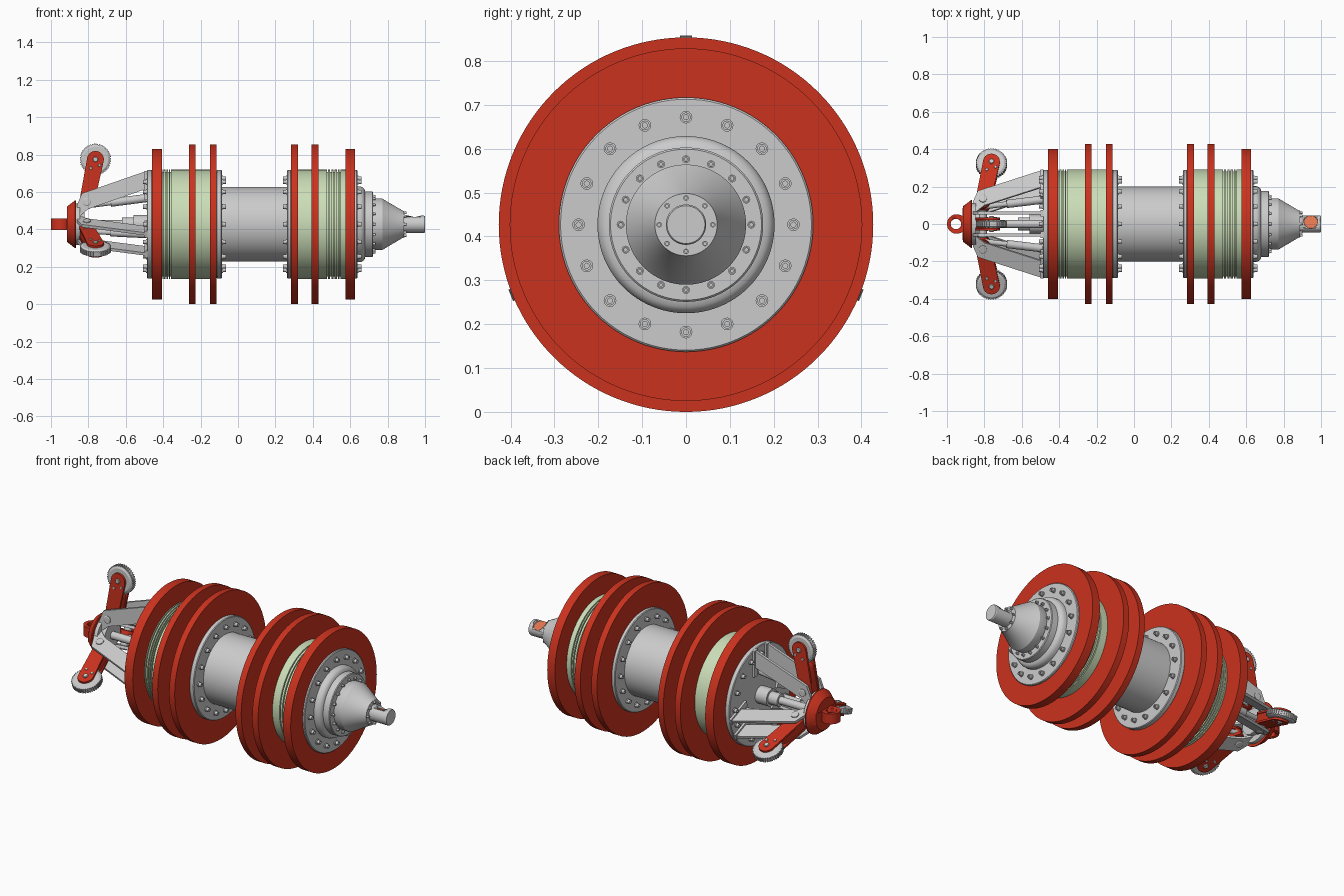
import bpy, bmesh
from math import pi, cos, sin, radians
from mathutils import Matrix, Vector

if "Cube" in bpy.data.objects:
    bpy.data.objects.remove(bpy.data.objects["Cube"])

ZC = 0.427                                   # height of the main axis
AXIS = Matrix.Translation((0, 0, ZC))


def material(name, col):
    m = bpy.data.materials.new(name)
    m.diffuse_color = (*col, 1)
    m.use_nodes = True
    m.node_tree.nodes["Principled BSDF"].inputs["Base Color"].default_value = m.diffuse_color
    return m


RED = material("red", (0.60, 0.032, 0.013))
GREEN = material("pale_green", (0.60, 0.73, 0.48))
ORANGE = material("orange", (0.75, 0.18, 0.08))


def finish(bm, name, mat=None):
    bmesh.ops.recalc_face_normals(bm, faces=bm.faces)
    me = bpy.data.meshes.new(name)
    bm.to_mesh(me)
    bm.free()
    ob = bpy.data.objects.new(name, me)
    bpy.context.collection.objects.link(ob)
    if mat:
        me.materials.append(mat)
    return ob


def spin(bm, prof, seg, M):
    """Revolve (x, r) points around the x axis; both ends are capped."""
    rings = [[bm.verts.new(M @ Vector((x, r * cos(2 * pi * i / seg), r * sin(2 * pi * i / seg))))
              for i in range(seg)] for x, r in prof]
    for a, b in zip(rings, rings[1:]):
        for i in range(seg):
            j = (i + 1) % seg
            bm.faces.new((a[i], a[j], b[j], b[i]))
    bm.faces.new(rings[0])
    bm.faces.new(rings[-1])


def lathe(name, prof, mat=None, seg=96, M=AXIS):
    bm = bmesh.new()
    spin(bm, prof, seg, M)
    return finish(bm, name, mat)


def prism(bm, pts, t0, t1, M):
    """Extrude an (x, z) outline along y from t0 to t1."""
    a = [bm.verts.new(M @ Vector((x, t0, z))) for x, z in pts]
    b = [bm.verts.new(M @ Vector((x, t1, z))) for x, z in pts]
    bm.faces.new(a)
    bm.faces.new(b[::-1])
    n = len(pts)
    for i in range(n):
        bm.faces.new((a[i], a[(i + 1) % n], b[(i + 1) % n], b[i]))


def capsule(p, q, rp, rq, n=12):
    """Rounded link outline around two points."""
    d = Vector(q) - Vector(p)
    a0 = Vector((1, 0)).angle_signed(d) * -1
    pts = [(q[0] + rq * cos(a0 - pi / 2 + pi * i / n), q[1] + rq * sin(a0 - pi / 2 + pi * i / n)) for i in range(n + 1)]
    pts += [(p[0] + rp * cos(a0 + pi / 2 + pi * i / n), p[1] + rp * sin(a0 + pi / 2 + pi * i / n)) for i in range(n + 1)]
    return pts


def bolt_ring(name, x, r, n, s, side):
    """Socket-head bolts on a pitch circle, pointing along +x or -x."""
    bm = bmesh.new()
    prof = [(-.2 * s, s), (.4 * s, s), (.4 * s, .75 * s), (1.5 * s, .75 * s),
            (1.5 * s, .4 * s), (1 * s, .4 * s)]
    for i in range(n):
        a = 2 * pi * i / n
        M = Matrix.Translation((x, r * cos(a), ZC + r * sin(a)))
        if side < 0:
            M = M @ Matrix.Rotation(pi, 4, 'Z')
        spin(bm, prof, 12, M)
    return finish(bm, name)


def cut(ob, cutter):
    m = ob.modifiers.new("cut", 'BOOLEAN')
    m.operation, m.object, m.solver = 'DIFFERENCE', cutter, 'EXACT'
    cutter.hide_render = True
    cutter.display_type = 'WIRE'


# central tube and clamping flanges
lathe("body_tube", [(-.12, .2), (.3, .2)])
for i, (a, b) in enumerate([(-.487, -.458), (-.115, -.086), (.262, .286), (.622, .638)]):
    c = .004
    lathe(f"clamp_flange_{i}", [(a, .29 - c), (a + c, .29), (b - c, .29), (b, .29 - c)])
    side = 1 if i % 2 else -1
    bolt_ring(f"flange_bolts_{i}", b if side > 0 else a, .245, 16, .0145, side)

# red sealing discs
for i, (a, b, r) in enumerate([(-.46, -.407, .402), (-.262, -.226, .427), (-.151, -.115, .427),
                               (.283, .32, .427), (.392, .43, .427), (.576, .626, .402)]):
    lathe(f"sealing_disc_{i}", [(a, r), (b, r)], RED, 128)


# green spacers with narrow grooves
def spacer(name, a, b, grooves):
    prof = [(a, .292)]
    for g in grooves:
        prof += [(g - .003, .292), (g - .003, .28), (g + .003, .28), (g + .003, .292)]
    lathe(name, prof + [(b, .292)], GREEN)


spacer("spacer_rear_wide", -.41, -.26, [-.40, -.385, -.372, -.36])
spacer("spacer_rear_narrow", -.228, -.15, [])
spacer("spacer_front_narrow", .318, .394, [])
spacer("spacer_front_wide", .428, .578, [.478, .496, .514, .532, .546])

# stepped end cap and cone
lathe("end_cap", [(.63, .202), (.655, .202), (.668, .197), (.677, .187), (.68, .176),
                  (.718, .176), (.722, .172), (.722, .137)])
lathe("end_cone", [(.72, .134), (.728, .137), (.772, .137), (.78, .132), (.88, .073),
                   (.888, .071), (.888, .045)])
bolt_ring("cap_bolts", .722, .149, 16, .009, 1)
bolt_ring("cone_bolts", .888, .061, 8, .0085, 1)
tip = lathe("end_tip", [(.88, .046), (.995, .046), (1.0, .043)], seg=64)
TILT = Matrix.Translation((.945, .012, ZC + .03)) @ Matrix.Rotation(radians(-22), 4, 'X') @ Matrix.Rotation(-pi / 2, 4, 'Y')
cut(tip, lathe("tip_cutter", [(-.008, .037), (.06, .037)], seg=48, M=TILT))
lathe("tip_insert", [(-.012, .036), (-.004, .036)], ORANGE, 48, TILT)

# red nose with a towing lug
lathe("nose", [(-.915, .092), (-.91, .098), (-.872, .127), (-.866, .127)], RED)
lathe("nose_hub", [(-.87, .112), (-.845, .112), (-.845, .075), (-.82, .075)], seg=64)
bm = bmesh.new()
outline = [(-.88, -.11), (-.88, .11), (-.915, .094)]
outline += [(-.948 - .052 * sin(a), .052 * cos(a)) for a in [radians(-35 + 250 * i / 24) for i in range(25)]]
outline += [(-.915, -.094)]
FLAT = AXIS @ Matrix.Rotation(pi / 2, 4, 'X')
prism(bm, outline, -.03, .03, FLAT)
lug = finish(bm, "towing_lug", RED)
cut(lug, lathe("lug_cutter", [(-.1, .028), (.1, .028)], seg=40,
               M=Matrix.Translation((-.952, 0, ZC)) @ Matrix.Rotation(pi / 2, 4, 'Y')))

# centre shaft behind the nose
lathe("centre_shaft", [(-.85, .022), (-.62, .022), (-.62, .036), (-.56, .036), (-.56, .05), (-.48, .05)], seg=48)

# three arm assemblies: side plates, swinging link, ribbed wheel, pivot pins
PIVOT, HUB = (-.808, .12), (-.762, .347)
for k, ang in enumerate((0, 112, -112)):
    M = AXIS @ Matrix.Rotation(radians(ang), 4, 'X')
    bm = bmesh.new()
    plate = [(-.862, .03), (-.862, .1), (-.835, .165), (-.487, .286), (-.487, .19), (-.80, .082)]
    for s in (-1, 1):
        prism(bm, plate, s * .05, s * .066, M)
        prism(bm, [(-.5, .13), (-.5, .285), (-.485, .285), (-.485, .13)], s * .04, s * .075, M)
    finish(bm, f"support_arm_{k}")

    bm = bmesh.new()
    for s in (-1, 1):
        prism(bm, capsule(PIVOT, HUB, .04, .045), s * .022, s * .034, M)
    prism(bm, capsule(PIVOT, (-.785, .235), .036, .036), -.023, .023, M)
    finish(bm, f"wheel_link_{k}", RED)

    bm = bmesh.new()
    teeth = [(HUB[0] + r * cos(2 * pi * (i + o) / 40), HUB[1] + r * sin(2 * pi * (i + o) / 40))
             for i in range(40) for o, r in ((0, .084), (.5, .084), (.55, .079), (.95, .079))]
    prism(bm, teeth, -.014, .014, M)
    side = M @ Matrix.Translation((HUB[0], 0, HUB[1])) @ Matrix.Rotation(pi / 2, 4, 'Z')
    spin(bm, [(-.02, .068), (-.014, .078), (.014, .078), (.02, .068)], 48, side)
    finish(bm, f"wheel_{k}")

    bm = bmesh.new()
    for p, r, w in ((HUB, .014, .042), (PIVOT, .022, .074), ((-.787, .30), .008, .038), ((-.74, .315), .008, .038)):
        T = M @ Matrix.Translation((p[0], 0, p[1])) @ Matrix.Rotation(pi / 2, 4, 'Z')
        spin(bm, [(-w, r * .8), (-w + .003, r), (w - .003, r), (w, r * .8)], 24, T)
    finish(bm, f"pivot_pins_{k}")

    # thin tension spring rod between the arm plates
    bm = bmesh.new()
    a, b = Vector((-.80, 0, .10)), Vector((-.49, 0, .14))
    d = b - a
    R = Vector((1, 0, 0)).rotation_difference(d).to_matrix().to_4x4()
    spin(bm, [(0, .014), (.12, .014), (.12, .022), (d.length, .022)], 24, M @ Matrix.Translation(a) @ R)
    finish(bm, f"tension_rod_{k}")

# smooth shading with sharp edges kept
for ob in bpy.data.objects:
    ob.select_set(True)
    bpy.context.view_layer.objects.active = ob
bpy.ops.object.shade_smooth_by_angle(angle=radians(28))
